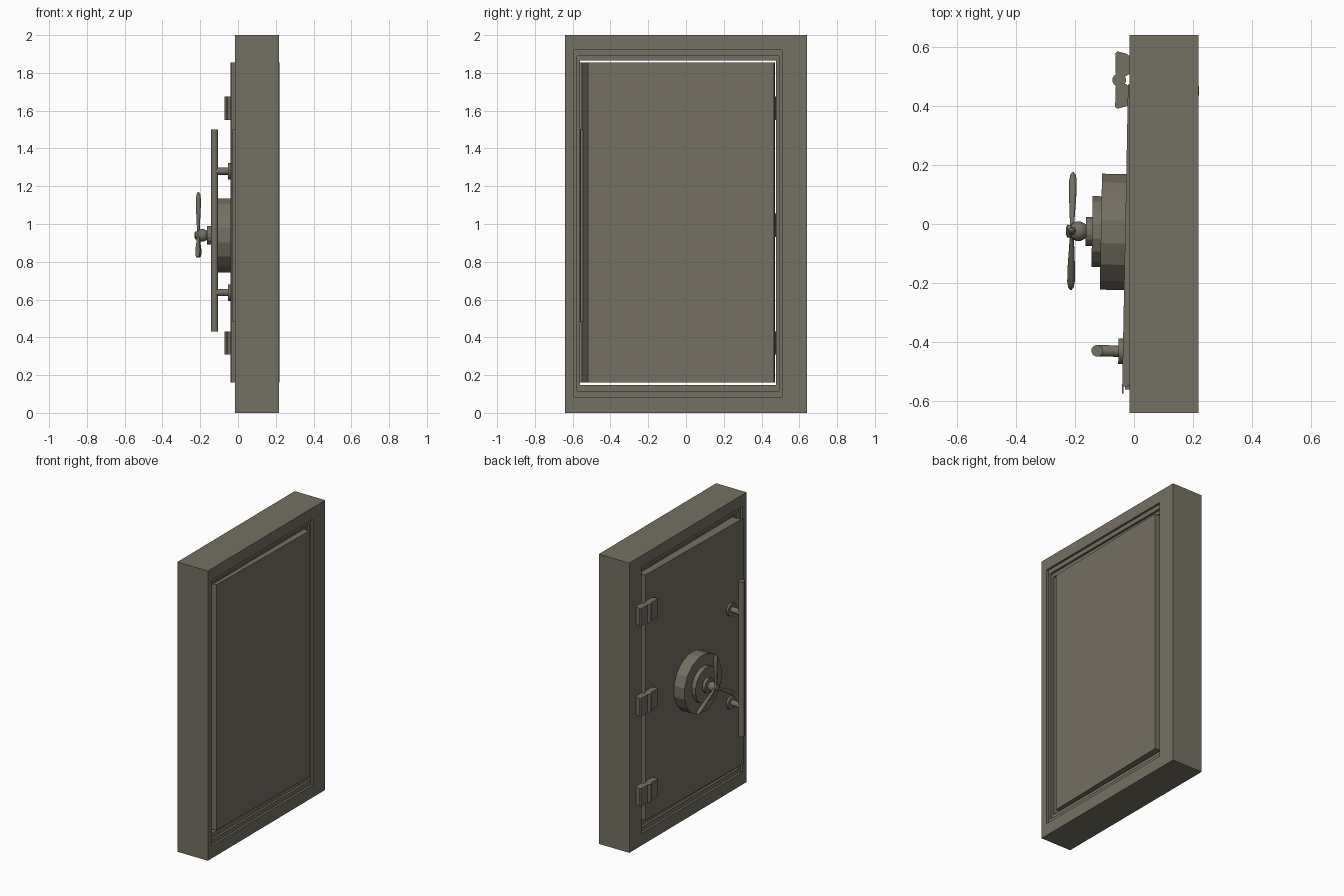
import bpy, bmesh, math
from mathutils import Matrix, Vector

if "Cube" in bpy.data.objects:
    bpy.data.objects.remove(bpy.data.objects["Cube"])

steel = bpy.data.materials.new("olive grey steel")
steel.diffuse_color = (0.175, 0.16, 0.125, 1)
steel.use_nodes = True
steel.node_tree.nodes["Principled BSDF"].inputs["Base Color"].default_value = steel.diffuse_color

# The door and everything on it swings slightly open about the hinge pin
PIN = Vector((-0.05, 0.487, 0))
SWING = (Matrix.Translation(PIN) @ Matrix.Rotation(math.radians(-1.1), 4, 'Z')
         @ Matrix.Translation(-PIN))


def finish(name, bm, on_door=False, smooth=False):
    bmesh.ops.recalc_face_normals(bm, faces=bm.faces)
    if on_door:
        bm.transform(SWING)
    me = bpy.data.meshes.new(name)
    bm.to_mesh(me)
    bm.free()
    me.materials.append(steel)
    ob = bpy.data.objects.new(name, me)
    bpy.context.collection.objects.link(ob)
    if smooth:
        bpy.ops.object.select_all(action='DESELECT')
        ob.select_set(True)
        bpy.context.view_layer.objects.active = ob
        bpy.ops.object.shade_smooth_by_angle(angle=math.radians(40))
    return ob


def prism(name, outline, z0, z1, on_door=False):
    """Extrude an xy outline from z0 to z1."""
    bm = bmesh.new()
    f = bm.faces.new([bm.verts.new((x, y, z0)) for x, y in outline])
    r = bmesh.ops.extrude_face_region(bm, geom=[f])
    bmesh.ops.translate(bm, vec=(0, 0, z1 - z0),
                        verts=[g for g in r['geom'] if isinstance(g, bmesh.types.BMVert)])
    return finish(name, bm, on_door)


def turned(name, profile, origin, axis, seg=16, on_door=True, smooth=False):
    """Closed turned shape: profile is (radius, distance along axis)."""
    bm = bmesh.new()
    rings = []
    for r, t in profile:
        rings.append([bm.verts.new((r * math.cos(2 * math.pi * (i + .5) / seg),
                                    r * math.sin(2 * math.pi * (i + .5) / seg), t))
                      for i in range(seg)])
    for a, b in zip(rings, rings[1:]):
        for i in range(seg):
            j = (i + 1) % seg
            bm.faces.new((a[i], a[j], b[j], b[i]))
    bm.faces.new(rings[0])
    bm.faces.new(rings[-1])
    rot = Vector(axis).to_track_quat('Z', 'Y').to_matrix().to_4x4()
    bm.transform(Matrix.Translation(origin) @ rot)
    return finish(name, bm, on_door, smooth)


# Frame: rectangular loops (y0, y1, z0, z1) at given depths, joined into a ring
outer = (-0.64, 0.64, 0.0, 2.0)
s1 = (-0.593, 0.508, 0.085, 1.92)
s2 = (-0.577, 0.492, 0.115, 1.89)
s3 = (-0.56, 0.476, 0.148, 1.865)
loops = [(outer, -0.015), (s1, -0.015), (s1, 0.0), (s2, 0.0), (s2, 0.015), (s3, 0.015),
         (s3, 0.188), (s2, 0.188), (s2, 0.203), (s1, 0.203), (s1, 0.218), (outer, 0.218)]
bm = bmesh.new()
rings = [[bm.verts.new((x, y, z)) for y, z in ((a, c), (b, c), (b, d), (a, d))]
         for (a, b, c, d), x in loops]
for k, ring in enumerate(rings):
    nxt = rings[(k + 1) % len(rings)]
    for i in range(4):
        j = (i + 1) % 4
        bm.faces.new((ring[i], ring[j], nxt[j], nxt[i]))
finish("frame", bm)

# Door slab with slanted opening side and thin front lip
prism("door", [(-0.02, 0.472), (0.22, 0.472), (0.22, -0.515), (-0.015, -0.55),
               (-0.015, -0.573), (-0.02, -0.573)], 0.16, 1.855, True)
prism("latch_plate", [(-0.01, -0.54), (0.03, -0.54), (0.03, -0.556), (-0.01, -0.56)],
      0.48, 1.5, True)

# Hinges: pin, frame leaf and door leaf
for n, z in enumerate((0.37, 0.993, 1.613)):
    z0, z1 = z - 0.062, z + 0.062
    turned(f"hinge_pin_{n}", [(0.023, z0), (0.023, z1)], (PIN.x, PIN.y, 0), (0, 0, 1), 16, False,
           True)
    for side, label in ((1, "frame"), (-1, "door")):
        pts = [(-0.062, 0.022), (-0.03, 0.012), (-0.012, 0.022), (-0.012, 0.08),
               (-0.028, 0.09), (-0.055, 0.097), (-0.062, 0.092)]
        prism(f"hinge_{label}_leaf_{n}", [(x, PIN.y + side * y) for x, y in pts],
              z0, z1, side < 0)

# Lock dial: stacked discs and a knob
CY, CZ = -0.027, 0.94
OUT = (-1, 0, 0)
turned("lock_dial", [(0.2, 0.0), (0.2, 0.092), (0.122, 0.092), (0.122, 0.122),
                     (0.05, 0.122), (0.05, 0.143)], (-0.01, CY, CZ), OUT)
ball = [(0.034 * math.sin(a), 0.168 - 0.034 * math.cos(a))
        for a in [math.radians(d) for d in (25, 50, 75, 100, 125, 155)]]
turned("lock_knob", ball, (-0.01, CY, CZ), OUT, 16, True, True)
turned("wheel_hub", [(0.022, 0.182), (0.022, 0.206), (0.012, 0.21)], (-0.01, CY, CZ), OUT, 12,
       True, True)

# Three-spoke handwheel
for n in range(3):
    a = math.radians(90 + 120 * n)
    turned(f"wheel_spoke_{n}", [(0.008, 0.0), (0.008, 0.035), (0.010, 0.08), (0.0135, 0.15),
                                (0.0135, 0.195), (0.010, 0.218), (0.003, 0.229)],
           (-0.2, CY, CZ), (0, math.cos(a), math.sin(a)), 10, True, True)

# Pull handle: bar on two flanged posts
HY = -0.43
turned("pull_bar", [(0.02, 0.43), (0.02, 1.5)], (-0.107, HY, 0), (0, 0, 1), 12, True, True)
for n, z in enumerate((0.637, 1.28)):
    turned(f"pull_post_{n}", [(0.045, 0.0), (0.045, 0.023), (0.02, 0.023), (0.02, 0.092)],
           (-0.012, HY, z), OUT, 12, True, True)
